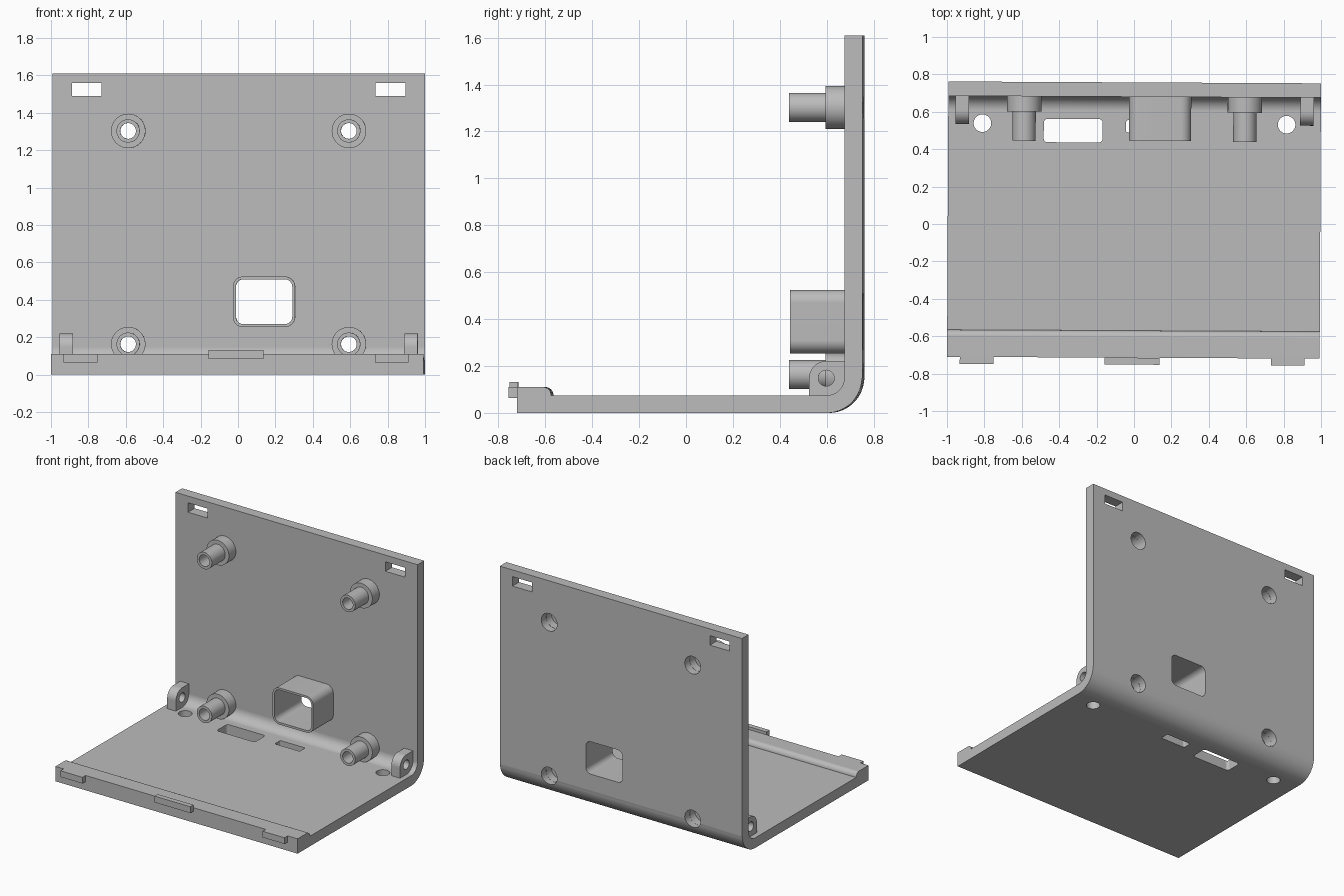
import bpy, bmesh
from math import cos, sin, pi, radians
from mathutils import Vector

cube = bpy.data.objects.get("Cube")
if cube:
    bpy.data.objects.remove(cube, do_unlink=True)

grey = bpy.data.materials.new("light grey plastic")
grey.use_nodes = True
grey.diffuse_color = (0.5, 0.5, 0.5, 1)
grey.node_tree.nodes["Principled BSDF"].inputs["Base Color"].default_value = (0.5, 0.5, 0.5, 1)

WALL_IN, WALL_OUT = 0.68, 0.757
FLOOR, FRONT, HALF, TOP = 0.075, -0.715, 0.996, 1.61
BEND = (0.605, 0.15)
parts = []


def arc(c, r, a0, a1, n=14):
    """Points on an arc, angles in degrees."""
    angles = [radians(a0 + (a1 - a0) * i / n) for i in range(n + 1)]
    return [(c[0] + r * cos(a), c[1] + r * sin(a)) for a in angles]


def circle(c, r, n=40):
    return arc(c, r, 0, 360, n)[:-1]


def rounded(x0, x1, y0, y1, r):
    """Rectangle with rounded corners."""
    pts = []
    for c, a in (((x1 - r, y1 - r), 0), ((x0 + r, y1 - r), 90),
                 ((x0 + r, y0 + r), 180), ((x1 - r, y0 + r), 270)):
        pts += arc(c, r, a, a + 90, 8)
    return pts


def box(x0, x1, y0, y1):
    return [(x0, y0), (x1, y0), (x1, y1), (x0, y1)]


def finish(name, bm):
    bmesh.ops.recalc_face_normals(bm, faces=bm.faces)
    mesh = bpy.data.meshes.new(name)
    bm.to_mesh(mesh)
    bm.free()
    mesh.materials.append(grey)
    obj = bpy.data.objects.new(name, mesh)
    bpy.context.collection.objects.link(obj)
    return obj


def prism(name, pts, axis, a, b):
    """Extrude a 2D outline along the given axis from a to b."""
    place = {"x": lambda p: (a, p[0], p[1]),
             "y": lambda p: (p[0], a, p[1]),
             "z": lambda p: (p[0], p[1], a)}[axis]
    bm = bmesh.new()
    face = bm.faces.new([bm.verts.new(place(p)) for p in pts])
    out = bmesh.ops.extrude_face_region(bm, geom=[face])
    step = Vector([b - a if k == axis else 0 for k in "xyz"])
    bmesh.ops.translate(bm, vec=step,
                        verts=[v for v in out["geom"] if isinstance(v, bmesh.types.BMVert)])
    return finish(name, bm)


def cut(obj, pts, axis, a, b):
    """Cut a prism out of an object."""
    cutter = prism("cutter", pts, axis, a, b)
    cutter.hide_render = True
    mod = obj.modifiers.new("cut", "BOOLEAN")
    mod.operation, mod.solver, mod.object = "DIFFERENCE", "EXACT", cutter
    bpy.context.view_layer.objects.active = obj
    bpy.ops.object.modifier_apply(modifier=mod.name)
    bpy.data.objects.remove(cutter, do_unlink=True)


def lathe(name, profile, x, z, n=40):
    """Revolve a closed (radius, y) profile around a y-parallel axis."""
    bm = bmesh.new()
    rings = [[bm.verts.new((x + r * cos(2 * pi * i / n), y, z + r * sin(2 * pi * i / n)))
              for r, y in profile] for i in range(n)]
    m = len(profile)
    for i in range(n):
        p, q = rings[i], rings[(i + 1) % n]
        for j in range(m):
            k = (j + 1) % m
            bm.faces.new((p[j], p[k], q[k], q[j]))
    return finish(name, bm)


# Bent panel: floor with raised front lip, curved corner and back wall
profile = [(FRONT, 0)]
profile += arc(BEND, 0.15, -90, 0, 18)
profile[-1] = (WALL_OUT, BEND[1])
profile += [(WALL_OUT, TOP), (WALL_IN, TOP)]
profile += arc(BEND, 0.075, 0, -90, 18)
profile += arc((-0.605, FLOOR), 0.035, 0, 90, 8)
profile += [(FRONT, 0.11)]
panel = prism("bent_panel", profile, "x", -HALF, HALF)
parts.append(panel)

# Latch slots, screw holes and cable openings in the panel
bosses = [(x, z) for x in (-0.59, 0.59) for z in (0.163, 1.303)]
for s in (-1, 1):
    cut(panel, box(s * 0.812 - 0.08, s * 0.812 + 0.08, 1.49, 1.56), "y", 0.6, 0.85)
    cut(panel, circle((s * 0.813, 0.535), 0.047), "z", -0.1, 0.1)
for x, z in bosses:
    cut(panel, circle((x, z), 0.065), "y", 0.64, 0.85)
opening = rounded(-0.014, 0.288, 0.27, 0.51, 0.04)
cut(panel, opening, "y", 0.6, 0.85)
cut(panel, rounded(-0.485, -0.17, 0.435, 0.56, 0.02), "z", -0.1, 0.1)
cut(panel, rounded(-0.045, 0.16, 0.49, 0.555, 0.01), "z", -0.1, 0.1)

# Stepped screw bosses with a recess for the screw head
boss_profile = [(0.042, 0.442), (0.062, 0.442), (0.062, 0.598), (0.092, 0.598),
                (0.092, 0.70), (0.064, 0.70), (0.064, 0.64), (0.042, 0.64)]
for i, (x, z) in enumerate(bosses):
    parts.append(lathe(f"screw_boss_{i + 1}", boss_profile, x, z))

# Rectangular cable duct
duct = prism("cable_duct", rounded(-0.03, 0.303, 0.254, 0.525, 0.055), "y", 0.445, 0.70)
cut(duct, opening, "y", 0.3, 0.85)
parts.append(duct)

# Hinge ears at both sides of the corner
ear = arc((0.603, 0.148), 0.073, 180, 90, 12)
ear += [(0.70, 0.221), (0.70, 0.13), (0.64, 0.06), (0.53, 0.06)]
for side, s in (("left", 1), ("right", -1)):
    hinge = prism(f"hinge_ear_{side}", ear, "x", s * 0.886, s * 0.958)
    cut(hinge, circle((0.603, 0.148), 0.034, 28), "x", 0.8 * s, 1.1 * s)
    parts.append(hinge)

# Front catches
for name, x0, x1, z0, z1 in (("catch_right", -0.928, -0.748, 0.064, 0.11),
                             ("catch_left", 0.735, 0.915, 0.064, 0.11),
                             ("catch_middle", -0.155, 0.14, 0.084, 0.131)):
    parts.append(prism(name, box(x0, x1, z0, z1), "y", -0.752, FRONT))

# Shading and the slight turn of the whole model
bpy.ops.object.select_all(action="DESELECT")
for obj in parts:
    obj.rotation_euler.z = -0.005
    obj.select_set(True)
bpy.context.view_layer.objects.active = panel
bpy.ops.object.shade_smooth_by_angle(angle=radians(30))
for obj in parts:
    obj.modifiers.new("even shading", "WEIGHTED_NORMAL").keep_sharp = True
